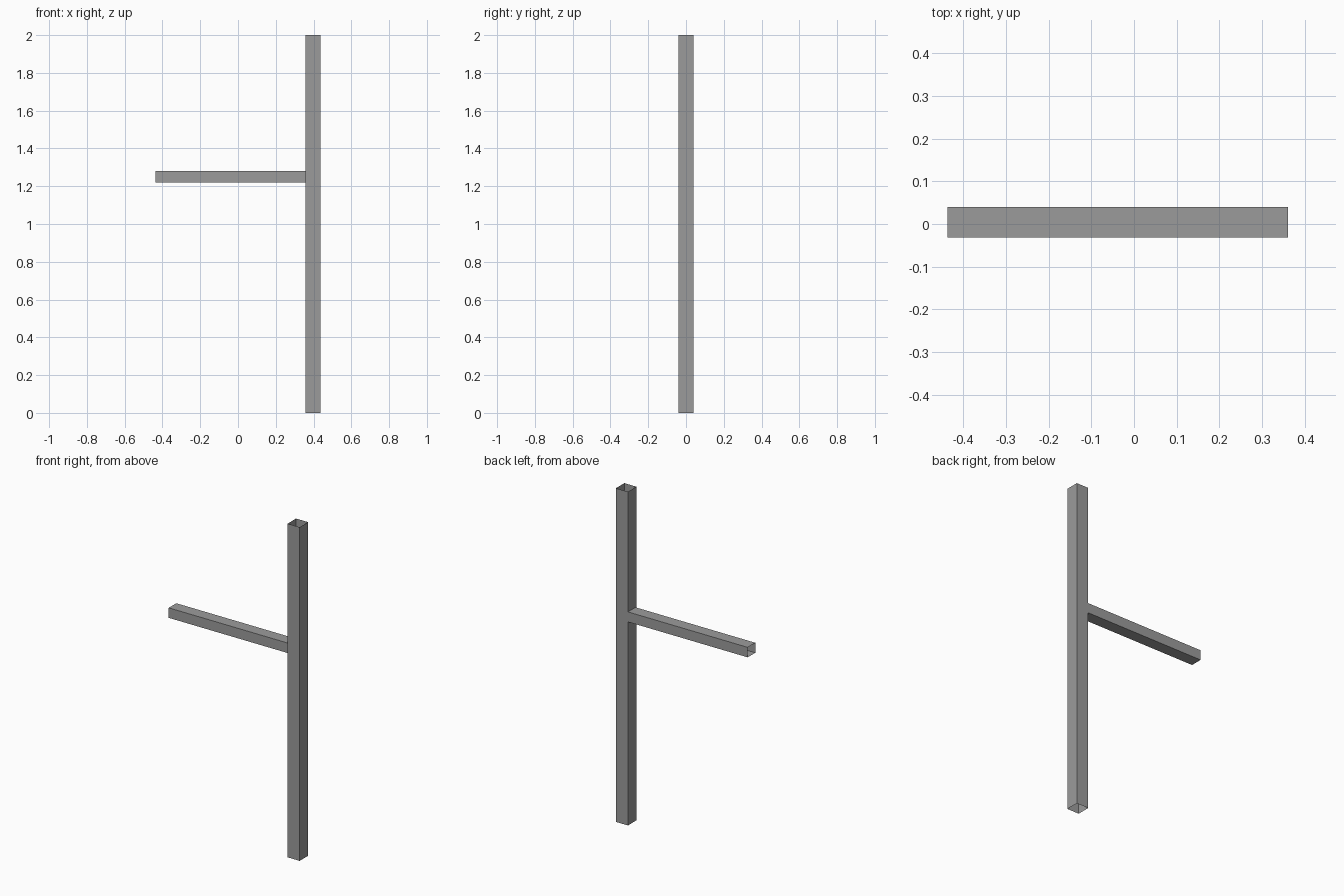
import bpy
import bmesh
from mathutils import Matrix, Vector

cube = bpy.data.objects.get("Cube")
if cube:
    bpy.data.objects.remove(cube, do_unlink=True)

# One plain grey for the whole model
grey = bpy.data.materials.new("mid_grey")
grey.use_nodes = True
GREY = (0.33, 0.33, 0.33, 1.0)
grey.diffuse_color = GREY
grey.node_tree.nodes["Principled BSDF"].inputs["Base Color"].default_value = GREY


def open_tube(name, low, high, axis):
    """Thin-walled box tube between two corners, open at both ends of the axis."""
    low, high = Vector(low), Vector(high)
    bm = bmesh.new()
    bmesh.ops.create_cube(bm, size=1)
    ends = [f for f in bm.faces if abs(f.normal[axis]) > 0.9]
    bmesh.ops.delete(bm, geom=ends, context="FACES_ONLY")
    place = Matrix.Translation((low + high) / 2) @ Matrix.Diagonal((*(high - low), 1))
    bm.transform(place)
    mesh = bpy.data.meshes.new(name)
    bm.to_mesh(mesh)
    bm.free()
    mesh.materials.append(grey)
    obj = bpy.data.objects.new(name, mesh)
    bpy.context.collection.objects.link(obj)
    return obj


# Upright post
open_tube("post", (0.357, -0.04, 0), (0.437, 0.04, 2), axis=2)

# Side arm, flush with the back of the post
open_tube("side_arm", (-0.437, -0.032, 1.22), (0.361, 0.04, 1.28), axis=0)
